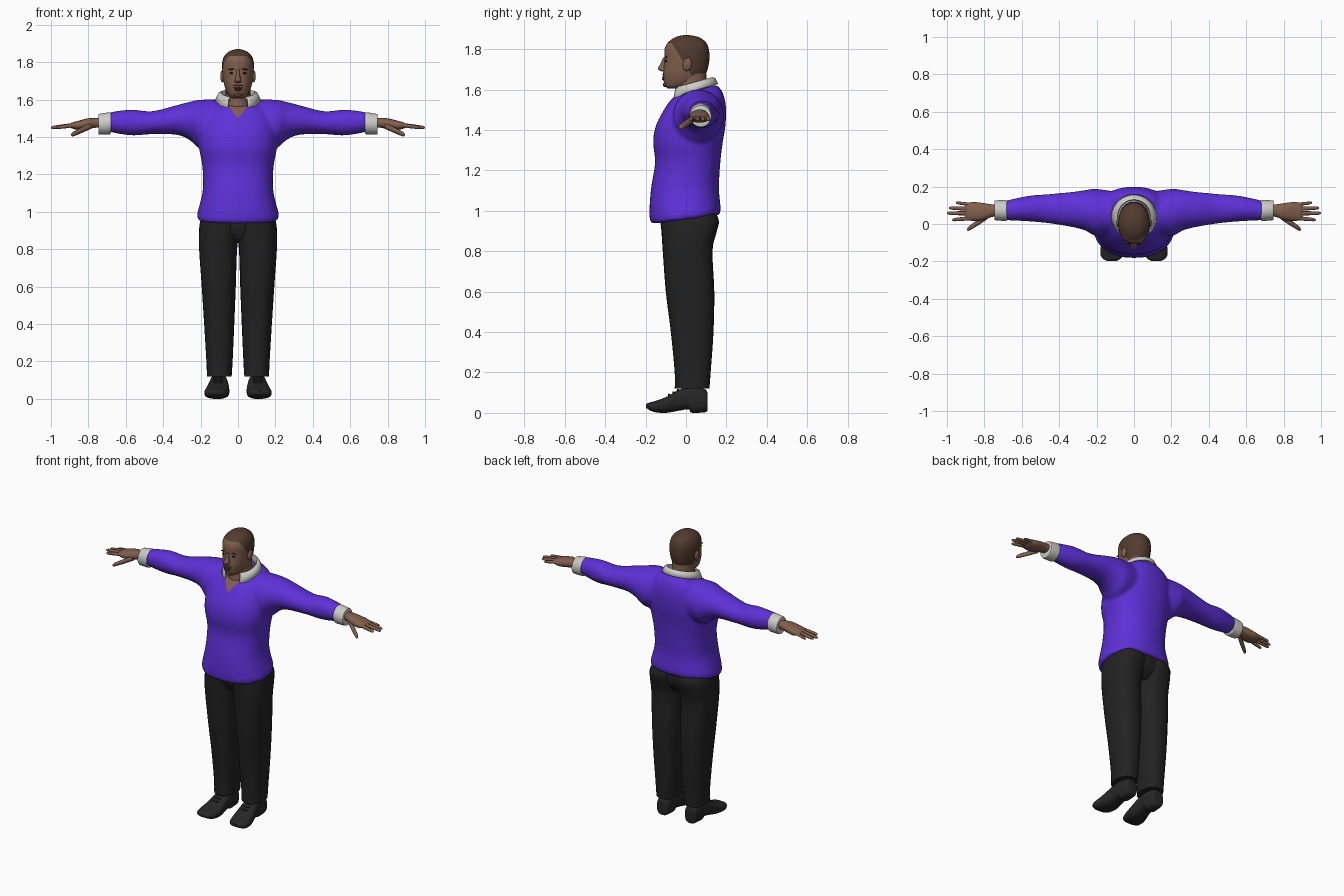
import bpy, bmesh, math
from mathutils import Vector, Matrix

if "Cube" in bpy.data.objects:
    bpy.data.objects.remove(bpy.data.objects["Cube"])


def material(name, r, g, b):
    m = bpy.data.materials.new(name)
    m.use_nodes = True
    m.diffuse_color = (r, g, b, 1)
    node = next(n for n in m.node_tree.nodes if n.type == 'BSDF_PRINCIPLED')
    node.inputs["Base Color"].default_value = (r, g, b, 1)
    node.inputs["Roughness"].default_value = .8
    return m


SKIN = material("brown skin", .22, .115, .075)
HAIR = material("short dark hair", .085, .045, .028)
PURPLE = material("purple wool", .11, .03, .68)
WHITE = material("white cotton", .6, .6, .57)
BLACK = material("black trouser cloth", .016, .016, .016)
LEATHER = material("black leather", .02, .02, .021)
LIPS = material("dark lips", .11, .045, .035)
EYE = material("dark eye", .015, .01, .008)
parts = []


def finish(name, bm, *mats):
    bmesh.ops.recalc_face_normals(bm, faces=bm.faces[:])
    mesh = bpy.data.meshes.new(name)
    bm.to_mesh(mesh)
    bm.free()
    ob = bpy.data.objects.new(name, mesh)
    bpy.context.collection.objects.link(ob)
    for m in mats:
        mesh.materials.append(m)
    parts.append(ob)
    return ob


def smooth_stations(st, steps):
    """Catmull-Rom interpolation through the stations."""
    st = [tuple(s) + (0,) * (6 - len(s)) for s in st]
    out = []
    for i in range(len(st) - 1):
        a, b, c, d = st[max(i - 1, 0)], st[i], st[i + 1], st[min(i + 2, len(st) - 1)]
        for k in range(steps):
            t = k / steps
            out.append([q + .5 * t * (r - p + t * (2 * p - 5 * q + 4 * r - s + t * (3 * (q - r) + s - p)))
                        for p, q, r, s in zip(a, b, c, d)])
    return out + [list(st[-1])]


def loft(bm, axis, stations, side=1, n=28, power=2.0, steps=4):
    """Skin rounded sections (position, low, high, low, high, shear) along an axis."""
    rings = []
    for pos, lo1, hi1, lo2, hi2, shear in smooth_stations(stations, steps):
        ring = []
        for k in range(n):
            a = math.tau * k / n
            c, s = math.cos(a), math.sin(a)
            u = (lo1 + hi1) / 2 + (hi1 - lo1) / 2 * math.copysign(abs(c) ** (2 / power), c)
            v = (lo2 + hi2) / 2 + (hi2 - lo2) / 2 * math.copysign(abs(s) ** (2 / power), s)
            p = {'x': (pos, u, v), 'y': (u, pos, v), 'z': (u, v, pos + shear * v)}[axis]
            ring.append(bm.verts.new((p[0] * side, p[1], p[2])))
        rings.append(ring)
    for r0, r1 in zip(rings, rings[1:]):
        for k in range(n):
            j = (k + 1) % n
            bm.faces.new((r0[k], r0[j], r1[j], r1[k]))
    bm.faces.new(rings[0])
    bm.faces.new(rings[-1])


def part(name, mat, axis, stations, **kw):
    bm = bmesh.new()
    loft(bm, axis, stations, **kw)
    return finish(name, bm, mat)


def ball(name, mat, centre, radii, tilt=(0, 'X')):
    bm = bmesh.new()
    bmesh.ops.create_uvsphere(bm, u_segments=16, v_segments=10, radius=1, matrix=(
        Matrix.Translation(centre) @ Matrix.Rotation(tilt[0], 4, tilt[1]) @ Matrix.Diagonal((*radii, 1))))
    return finish(name, bm, mat)


def paint(ob, mat, planes, rule):
    """Cut clean edges along planes, then colour the faces that satisfy the rule."""
    bm = bmesh.new()
    bm.from_mesh(ob.data)
    for co, no in planes:
        bmesh.ops.bisect_plane(bm, geom=bm.verts[:] + bm.edges[:] + bm.faces[:],
                               plane_co=Vector(co), plane_no=Vector(no).normalized())
    for f in bm.faces:
        f.material_index = int(rule(f.calc_center_median()))
    bm.to_mesh(ob.data)
    bm.free()
    ob.data.materials.append(mat)


# Sweater: body and sleeves fused into one soft surface
bm = bmesh.new()
loft(bm, 'z', [(.958, -.215, .215, -.17, .165, .13), (.985, -.219, .219, -.18, .172, .12),
               (1.04, -.205, .205, -.18, .168, .06), (1.12, -.188, .188, -.172, .163),
               (1.24, -.19, .19, -.153, .17), (1.34, -.208, .208, -.163, .182),
               (1.42, -.21, .21, -.15, .195), (1.5, -.195, .195, -.115, .198, .08),
               (1.55, -.165, .165, -.09, .18, .22), (1.58, -.115, .115, -.07, .15, .3)], n=48, power=2.3)
for s in (1, -1):
    loft(bm, 'x', [(.08, -.05, .17, 1.36, 1.6), (.2, -.065, .188, 1.34, 1.6), (.26, -.035, .182, 1.385, 1.588),
                   (.33, -.017, .172, 1.412, 1.57), (.46, .004, .16, 1.415, 1.538),
                   (.57, .014, .15, 1.408, 1.547), (.69, .02, .124, 1.427, 1.533)], side=s)
sweater = finish("sweater", bm, PURPLE)
mod = sweater.modifiers.new("fuse", 'REMESH')
mod.mode, mod.voxel_size = 'VOXEL', .011
mod = sweater.modifiers.new("soften", 'SMOOTH')
mod.factor, mod.iterations = .5, 6
bpy.context.view_layer.update()
fused = bpy.data.meshes.new_from_object(sweater.evaluated_get(bpy.context.evaluated_depsgraph_get()))
sweater.modifiers.clear()
sweater.data = fused
fused.materials.clear()
fused.materials.append(PURPLE)
# Open V neck showing skin
paint(sweater, SKIN, [((0, 0, 1.5), (1.3, 0, -1)), ((0, 0, 1.5), (-1.3, 0, -1)), ((0, 0, 0), (0, 1, 0))],
      lambda c: c.y < 0 and c.z > 1.5 + 1.3 * abs(c.x))

# Neck and head
part("neck", SKIN, 'z', [(1.5, -.075, .075, -.06, .12), (1.56, -.07, .07, -.058, .115),
                         (1.62, -.066, .066, -.05, .104), (1.68, -.066, .066, -.04, .1)])
head = part("head", SKIN, 'z', [
    (1.606, -.024, .024, -.09, -.02), (1.618, -.044, .044, -.104, .03), (1.645, -.062, .062, -.111, .082),
    (1.68, -.074, .074, -.113, .1), (1.72, -.081, .081, -.109, .112), (1.76, -.084, .084, -.107, .116),
    (1.8, -.084, .084, -.106, .113), (1.832, -.074, .074, -.091, .1), (1.856, -.05, .05, -.06, .072),
    (1.867, -.024, .024, -.03, .036), (1.87, -.008, .008, -.008, .012)], n=40, power=2.1)
paint(head, HAIR, [((0, 0, 1.832), (0, 0, 1)), ((0, 0, 1.665), (0, 0, 1)), ((0, -.072, 1.832), (0, 1, .62))],
      lambda c: c.z > 1.832 or (c.z > 1.665 and c.y + .072 > .62 * (1.832 - c.z)))

# Face
part("nose", SKIN, 'z', [(1.69, -.012, .012, -.118, -.09), (1.696, -.019, .019, -.133, -.09),
                         (1.706, -.016, .016, -.139, -.09), (1.73, -.01, .01, -.126, -.09),
                         (1.76, -.009, .009, -.113, -.09)], n=16)
ball("upper_lip", LIPS, (0, -.11, 1.662), (.024, .009, .005))
ball("lower_lip", LIPS, (0, -.11, 1.652), (.02, .01, .006))
ball("moustache", HAIR, (0, -.11, 1.675), (.028, .006, .004))
ball("chin_beard", HAIR, (0, -.099, 1.625), (.024, .016, .013))
for s, side in ((1, "left"), (-1, "right")):
    ball(side + "_eye", EYE, (.034 * s, -.098, 1.742), (.013, .005, .005))
    ball(side + "_brow", HAIR, (.035 * s, -.099, 1.762), (.02, .007, .004), (.12 * s, 'Y'))
    ball(side + "_ear", SKIN, (.084 * s, .006, 1.725), (.011, .022, .033), (-.15, 'X'))

# Shirt collar: folded band, open in front with two points
bm = bmesh.new()
rows, count = [], 36
for k in range(count + 1):
    t = -1 + 2 * k / count
    a = math.radians(152) * t
    drop = .03 * max(0, abs(t) - .75) / .25
    row = []
    for rx, ry, dz in ((.08, .082, -.01), (.09, .092, .02), (.104, .102, .014),
                       (.119, .116, -.018 - drop)):
        y = .04 + ry * math.cos(a)
        row.append(bm.verts.new((rx * math.sin(a), y, 1.603 + .27 * y + dz)))
    rows.append(row)
for r0, r1 in zip(rows, rows[1:]):
    for i in range(3):
        bm.faces.new((r0[i], r0[i + 1], r1[i + 1], r1[i]))
collar = finish("collar", bm, WHITE)
mod = collar.modifiers.new("thickness", 'SOLIDIFY')
mod.thickness, mod.offset = .007, 0

# Trousers seat
part("trouser_seat", BLACK, 'z', [(.85, -.15, .15, -.08, .1), (.91, -.19, .19, -.11, .145),
                                  (1.0, -.19, .19, -.11, .15)], power=2.4)

# Limbs, hands and shoes on both sides
FINGERS = {"index": (.032, .022, .972, .0105), "middle": (.057, .058, 1.0, .011),
           "ring": (.081, .086, .99, .0105), "little": (.103, .114, .952, .009)}
for s, side in ((1, "left_"), (-1, "right_")):
    part(side + "trouser_leg", BLACK, 'z', [
        (.12, .034, .166, -.056, .116), (.2, .029, .169, -.056, .122), (.4, .02, .181, -.075, .136),
        (.6, .012, .194, -.1, .14), (.8, .005, .208, -.115, .131), (.89, -.008, .209, -.121, .15),
        (.95, -.01, .202, -.125, .163), (1.0, -.01, .186, -.11, .14)], side=s, power=2.4)
    part(side + "shoe", LEATHER, 'y', [
        (.107, .075, .13, .02, .085), (.098, .062, .142, .004, .115), (.04, .056, .148, 0, .13),
        (.022, .055, .15, .004, .13), (.012, .055, .151, .018, .13), (-.04, .05, .158, .01, .112),
        (-.1, .046, .174, 0, .078), (-.155, .054, .18, .004, .058), (-.185, .07, .168, .016, .05),
        (-.198, .095, .142, .026, .042)], side=s, power=2.7)
    for i in range(3):
        ball(side + "shoe_lace_%d" % (i + 1), LEATHER, (.107 * s, -.04 - .022 * i, .113 - .012 * i),
             (.028, .006, .006))
    part(side + "cuff", WHITE, 'x', [(.68, .018, .126, 1.418, 1.53), (.69, .016, .128, 1.414, 1.532),
                                     (.74, .02, .126, 1.414, 1.524), (.747, .024, .122, 1.418, 1.52)], side=s)
    part(side + "palm", SKIN, 'x', [
        (.72, .04, .105, 1.448, 1.502), (.76, .038, .105, 1.45, 1.502), (.8, .022, .111, 1.442, 1.5),
        (.85, .016, .117, 1.437, 1.488), (.885, .02, .114, 1.445, 1.478), (.9, .03, .105, 1.453, 1.47)],
         side=s, n=20, power=2.3)

    def digit(name, root, tip, r):
        """Tapered finger with a rounded tip, from root to tip."""
        stations = []
        for t, w in ((0, 1), (.45, 1), (.85, .85), (.96, .6), (1, .2)):
            x, y, z = Vector(root).lerp(Vector(tip), t)
            stations.append((x, y - r * w, y + r * w, z - r * w, z + r * w))
        part(side + name, SKIN, 'x', stations, side=s, n=12, steps=2)

    for name, (y0, y1, tip, r) in FINGERS.items():
        digit(name + "_finger", (.865, y0, 1.465), (tip, y1, 1.45), r)
    digit("thumb", (.785, .04, 1.46), (.892, -.03, 1.411), .0155)

# Smooth shading with crisp hems
bpy.ops.object.select_all(action='DESELECT')
for ob in parts:
    ob.select_set(True)
bpy.context.view_layer.objects.active = sweater
bpy.ops.object.shade_smooth_by_angle(angle=math.radians(50))
